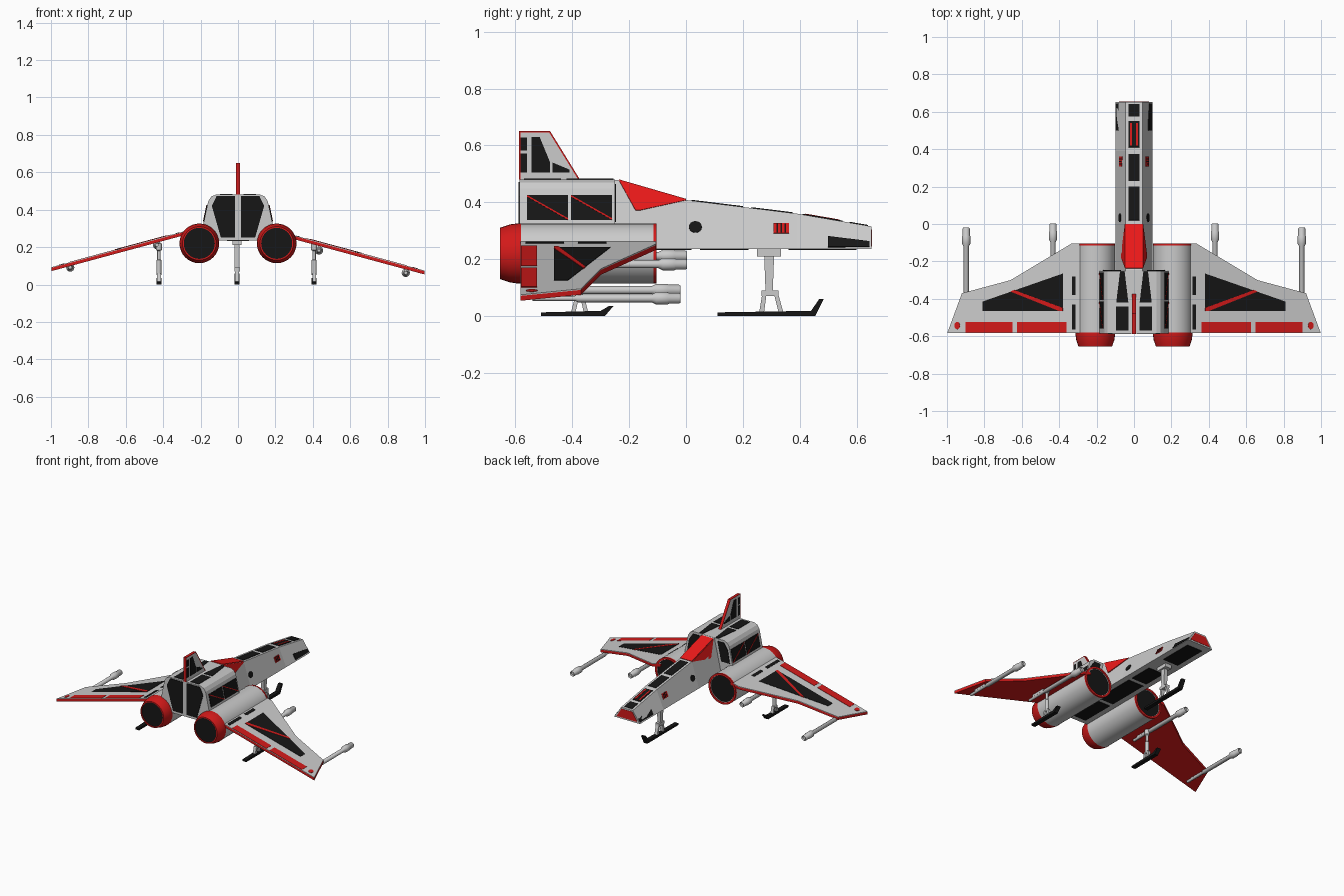
import bpy, bmesh, math
from mathutils import Vector as V
from mathutils.geometry import normal


def material(name, c):
    m = bpy.data.materials.new(name)
    m.diffuse_color = (*c, 1)
    return m


RED = material("red", (0.65, 0.01, 0.01))
BRIGHT = material("bright_red", (0.85, 0.01, 0.01))
BLACK = material("black", (0.008, 0.008, 0.008))
GREY = None


def finish(name, bm, mat):
    bmesh.ops.recalc_face_normals(bm, faces=bm.faces)
    me = bpy.data.meshes.new(name)
    bm.to_mesh(me)
    bm.free()
    ob = bpy.data.objects.new(name, me)
    bpy.context.collection.objects.link(ob)
    if mat:
        me.materials.append(mat)
    return ob


def loft(name, rings, mat=GREY):
    bm = bmesh.new()
    vs = [[bm.verts.new(p) for p in r] for r in rings]
    n = len(vs[0])
    for a, b in zip(vs, vs[1:]):
        for i in range(n):
            bm.faces.new((a[i], a[(i + 1) % n], b[(i + 1) % n], b[i]))
    bm.faces.new(vs[0])
    bm.faces.new(vs[-1])
    return finish(name, bm, mat)


def panel(name, pts, mat=BLACK, t=0.003):
    pts = [V(p) for p in pts]
    n = normal(pts[:4]) * t
    return loft(name, [[p - n for p in pts], [p + n for p in pts]], mat)


def lathe(name, prof, x, z, mat=GREY, axis=(0, 1, 0), y=0, steps=32):
    # profile of (radius, distance along axis) spun about the axis
    ax, bm = V(axis), bmesh.new()
    side = V((1, 0, 0))
    c = V((x, y, z))
    vs = [bm.verts.new(c + side * r + ax * d) for r, d in prof]
    es = [bm.edges.new(p) for p in zip(vs, vs[1:])]
    bmesh.ops.spin(bm, geom=vs + es, cent=c, axis=ax, angle=2 * math.pi, steps=steps)
    bmesh.ops.remove_doubles(bm, verts=bm.verts, dist=1e-5)
    ob = finish(name, bm, mat)
    bpy.context.view_layer.objects.active = ob
    ob.select_set(True)
    bpy.ops.object.shade_smooth_by_angle(angle=math.radians(35))
    ob.select_set(False)
    return ob


def box(name, x0, x1, y0, y1, z0, z1, mat=GREY):
    return loft(name, [[(x0, y0, z), (x1, y0, z), (x1, y1, z), (x0, y1, z)] for z in (z0, z1)], mat)


def side_plate(name, yz, x, w, mat=GREY):
    return loft(name, [[(x + d, y, z) for y, z in yz] for d in (-w, w)], mat)


# Nose section: tapering trapezoid
SPINE = [(-0.45, 0.479), (-0.245, 0.479), (0, 0.408), (0.39, 0.36), (0.653, 0.315)]
BOT, BW, TW = 0.235, 0.1, 0.045


def top(y):
    for (a, p), (b, q) in zip(SPINE, SPINE[1:]):
        if y <= b:
            return p + (q - p) * (y - a) / (b - a)
    return SPINE[-1][1]


def flank(s, y, z):
    return (s * (BW + (TW - BW) * (z - BOT) / (top(y) - BOT)), y, z)


def deck(x, y):
    return (x, y, top(y))


loft("nose_hull", [[(-BW, y, BOT), (BW, y, BOT), (TW, y, z), (-TW, y, z)] for y, z in SPINE])
panel("nose_tip", [(-0.08, 0.652, 0.245), (0.08, 0.652, 0.245), (0.042, 0.652, 0.305), (-0.042, 0.652, 0.305)], RED)

# Rear body with chamfered shoulders
half = [(0.1, 0.235), (0.19, 0.30), (0.165, 0.42), (0.158, 0.448), (0.143, 0.47), (0.12, 0.48)]
ring = half + [(-x, z) for x, z in reversed(half)]
loft("rear_body", [[(x, y, z) for x, z in ring] for y in (-0.585, -0.25)])

# Canopy
panel("canopy_top", [deck(-TW, -0.237), deck(TW, -0.237), deck(TW, 0), deck(-TW, 0)], BRIGHT, 0.004)

# Deck and belly panels
for a, b in ((0.02, 0.2), (0.23, 0.375), (0.41, 0.55), (0.575, 0.64)):
    panel("deck_panel", [deck(-0.03, a), deck(0.03, a), deck(0.03, b), deck(-0.03, b)])
for a, b in ((0.36, 0.6), (0.05, 0.22), (-0.28, 0.02), (-0.55, -0.31)):
    panel("belly_panel", [(-0.06, a, BOT), (0.06, a, BOT), (0.06, b, BOT), (-0.06, b, BOT)])

# Tail fin
side_plate("tail_fin", [(-0.585, 0.47), (-0.585, 0.648), (-0.48, 0.648), (-0.372, 0.47)], 0, 0.009)
side_plate("fin_leading_edge", [(-0.484, 0.65), (-0.478, 0.65), (-0.372, 0.478), (-0.378, 0.478)], 0, 0.0095, RED)
side_plate("fin_trailing_edge", [(-0.587, 0.48), (-0.587, 0.65), (-0.583, 0.65), (-0.583, 0.48)], 0, 0.0095, RED)
side_plate("fin_top_edge", [(-0.587, 0.646), (-0.587, 0.65), (-0.479, 0.65), (-0.479, 0.646)], 0, 0.0095, RED)
for yz in ([(-0.582, 0.505), (-0.582, 0.572), (-0.56, 0.572), (-0.56, 0.505)],
           [(-0.582, 0.582), (-0.582, 0.628), (-0.56, 0.628), (-0.56, 0.582)],
           [(-0.543, 0.505), (-0.543, 0.63), (-0.515, 0.63), (-0.478, 0.54), (-0.478, 0.505)],
           [(-0.47, 0.505), (-0.47, 0.54), (-0.41, 0.515), (-0.41, 0.505)]):
    side_plate("fin_panel", yz, 0, 0.011, BLACK)


def skid(name, x, y0, y1, rise, w=0.014):
    t = 0.018
    side_plate(name, [(y0, 0), (y1 - 0.03, 0), (y1, rise), (y1 - 0.016, rise),
                      (y1 - 0.045, t), (y0, t * 0.7)], x, w, BLACK)


# Front landing gear
skid("front_skid", -0.005, 0.11, 0.485, 0.06)
box("front_gear_mount", -0.03, 0.02, 0.25, 0.335, 0.21, 0.24)
side_plate("front_strut", [(0.275, 0.215), (0.31, 0.215), (0.305, 0.08), (0.28, 0.08)], -0.005, 0.013)
box("front_ankle", -0.02, 0.01, 0.265, 0.325, 0.07, 0.09)
for a, b in ((0.268, 0.258), (0.31, 0.325)):
    side_plate("front_fork", [(a, 0.075), (a + 0.015, 0.075), (b + 0.017, 0.015), (b, 0.015)], -0.005, 0.011)

for s in (-1, 1):
    dz = 0.018 if s < 0 else 0

    def wing(x, y, d=0.0):
        return (s * x, y, 0.262 + dz - 0.27 * (x - 0.30) + d)

    # Hull side details
    panel("canopy_side", [flank(s, -0.235, 0.475), flank(s, 0, 0.407), flank(s, -0.16, 0.372), flank(s, -0.178, 0.372)], BRIGHT, 0.004)
    panel("nose_side_panel", [flank(s, y, z) for y, z in ((0.5, 0.242), (0.645, 0.242), (0.645, 0.262), (0.5, 0.28))])
    panel("side_vent", [flank(s, y, z) for y, z in ((0.308, 0.29), (0.362, 0.29), (0.362, 0.325), (0.308, 0.325))], RED)
    for y in (0.318, 0.332, 0.346):
        panel("vent_slat", [flank(s, a, z) for a, z in ((y, 0.292), (y + 0.005, 0.292), (y + 0.005, 0.323), (y, 0.323))], BLACK, 0.005)
    panel("side_port", [flank(s, 0.033 + 0.023 * math.cos(i * math.pi / 8), 0.313 + 0.02 * math.sin(i * math.pi / 8)) for i in range(16)])
    panel("deck_stripe", [deck(s * x, y) for x, y in ((0.012, 0.42), (0.022, 0.42), (0.022, 0.54), (0.012, 0.54))], RED, 0.005)

    # Rear body panels
    def body(y, z):
        return (s * (0.19 - 0.025 * (z - 0.3) / 0.12), y, z)
    for a, b in ((-0.56, -0.415), (-0.405, -0.26)):
        panel("body_side_panel", [body(a, 0.337), body(b, 0.337), body(b, 0.425), body(a, 0.425)])
        panel("body_side_stripe", [body(a, 0.425), body(a, 0.419), body(b, 0.337), body(b, 0.343)], RED, 0.005)
    panel("body_top_panel", [(s * x, y, 0.48) for x, y in ((0.05, -0.255), (0.075, -0.255), (0.095, -0.42), (0.03, -0.42))])
    panel("body_top_panel_rear", [(s * x, y, 0.48) for x, y in ((0.03, -0.44), (0.095, -0.44), (0.095, -0.57), (0.03, -0.57))])
    panel("tail_panel", [(s * x, -0.586, z) for x, z in ((0.015, 0.252), (0.092, 0.252), (0.14, 0.42), (0.115, 0.472), (0.015, 0.472))])
    panel("body_front_panel", [(s * x, -0.249, z) for x, z in ((0.1, 0.33), (0.165, 0.33), (0.15, 0.42), (0.12, 0.465), (0.07, 0.465))])

    # Engines
    ex, ez = s * 0.207, 0.22
    lathe("engine_nacelle", [(0, -0.585), (0.105, -0.585), (0.105, -0.108), (0.09, -0.108), (0.09, -0.13), (0, -0.13)], ex, ez)
    lathe("intake_ring", [(0.106, -0.115), (0.106, -0.104), (0.092, -0.104), (0.092, -0.115), (0.106, -0.115)], ex, ez, RED)
    lathe("intake", [(0, -0.118), (0.093, -0.118), (0.093, -0.112), (0, -0.112)], ex, ez, BLACK)
    lathe("engine_nozzle", [(0.106, -0.58), (0.106, -0.59), (0.102, -0.62), (0.09, -0.655), (0.083, -0.655), (0.083, -0.58)], ex, ez, RED)
    lathe("nozzle_core", [(0, -0.648), (0.086, -0.648), (0.086, -0.64), (0, -0.64)], ex, ez, BLACK)

    # Swept drooping wing: red shell with grey upper skin
    plan = [(0.27, -0.105), (0.335, -0.105), (0.66, -0.30), (0.92, -0.37), (0.998, -0.582), (0.27, -0.582)]
    loft("wing_shell", [[wing(x, y, d) for x, y in plan] for d in (-0.02, -0.003)], RED)
    loft("wing_skin", [[wing(x, y, d) for x, y in plan] for d in (-0.003, 0.001)])
    panel("wing_panel", [wing(x, y) for x, y in ((0.38, -0.265), (0.38, -0.465), (0.81, -0.465), (0.81, -0.415))])
    panel("wing_stripe", [wing(x, y) for x, y in ((0.38, -0.448), (0.38, -0.465), (0.40, -0.465), (0.66, -0.361), (0.64, -0.353))], RED, 0.005)
    for a, b in ((0.36, 0.625), (0.65, 0.9)):
        panel("wing_flap", [wing(x, y) for x, y in ((a, -0.525), (b, -0.525), (b, -0.58), (a, -0.58))], RED)
    panel("wingtip_light", [wing(0.945 + 0.015 * math.cos(i * math.pi / 6), -0.543 + 0.02 * math.sin(i * math.pi / 6)) for i in range(12)], RED)
    for a, b in ((-0.28, -0.38), (-0.43, -0.565)):
        panel("wing_root_panel", [wing(x, y) for x, y in ((0.312, a), (0.332, a), (0.332, b), (0.312, b))])

    # Guns under the wing
    for x, z, y in ((0.433, 0.182, 0.003), (0.897, 0.062, -0.02)):
        z += dz * 1.6
        prof = [(0, -0.01), (0.012, -0.01), (0.016, 0), (0.019, -0.005), (0.019, -0.04), (0.022, -0.045),
                (0.022, -0.085), (0.014, -0.1), (0.014, -0.36), (0.009, -0.37), (0.009, -0.52), (0, -0.52)]
        lathe("gun", prof, s * x, z, y=y, steps=16)
        box("gun_pylon", s * x - 0.006, s * x + 0.006, y - 0.48, y - 0.38, z, wing(x, 0, -0.01)[2])

    # Rear landing gear
    gx = s * 0.415 - 0.008
    skid("rear_skid", gx, -0.51, -0.255, 0.035)
    lathe("rear_strut", [(0, 0.05), (0.013, 0.05), (0.013, 0.13), (0.009, 0.135), (0.009, 0.18), (0.016, 0.185), (0.016, 0.22), (0, 0.22)],
          gx, 0, axis=(0, 0, 1), y=-0.375, steps=12)
    for a, b in ((-0.392, -0.405), (-0.37, -0.36)):
        side_plate("rear_fork", [(a, 0.06), (a + 0.014, 0.06), (b + 0.016, 0.012), (b, 0.012)], gx, 0.01)
